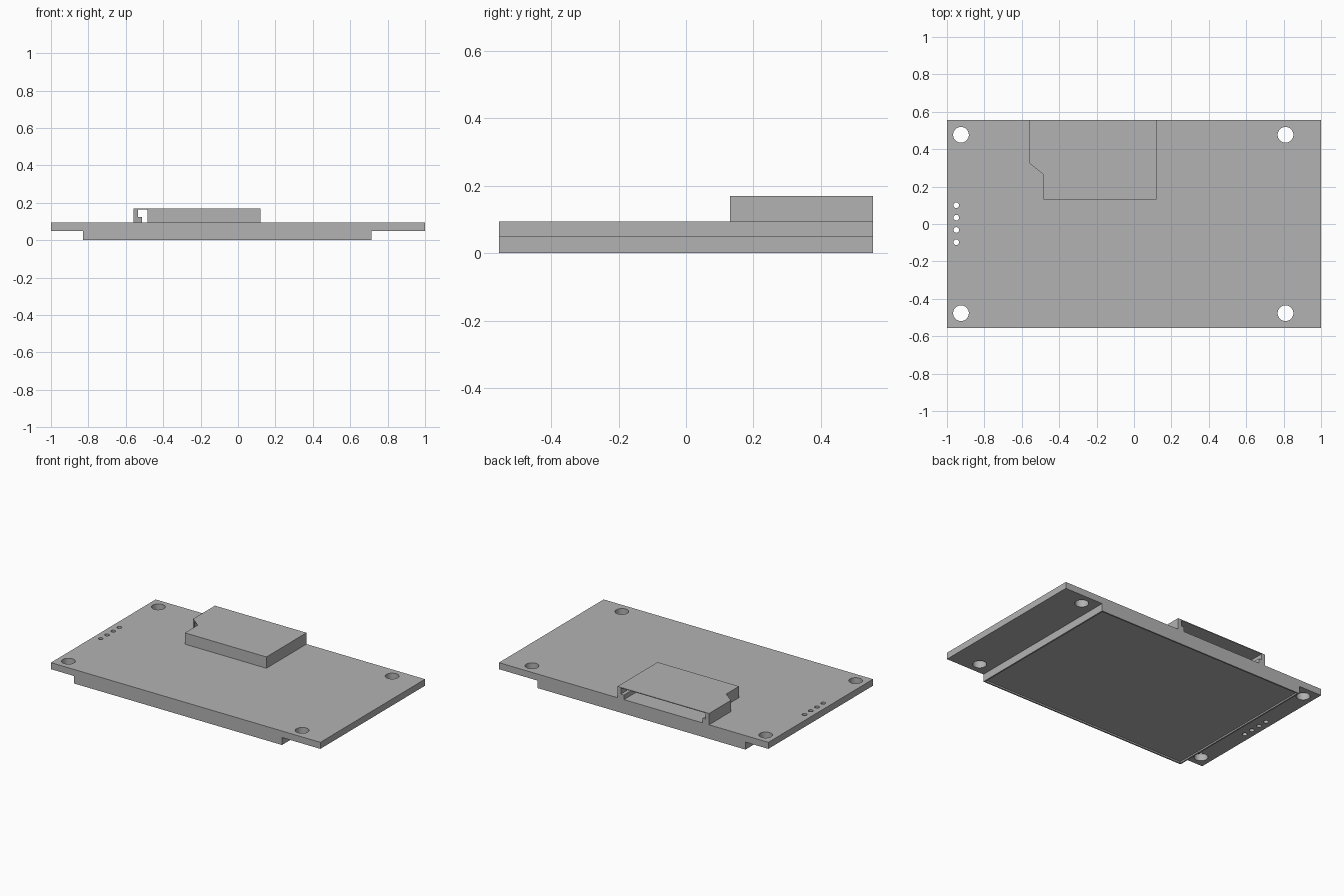
import bpy
import bmesh

cube = bpy.data.objects.get("Cube")
if cube:
    bpy.data.objects.remove(cube, do_unlink=True)

grey = bpy.data.materials.new("plain_grey")
grey.use_nodes = True
colour = (0.45, 0.45, 0.45, 1)
grey.diffuse_color = colour
grey.node_tree.nodes["Principled BSDF"].inputs["Base Color"].default_value = colour

BACK = 0.555       # half depth of the board
BOARD_LOW = 0.05   # underside of the board
BOARD_TOP = 0.094
CASE_TOP = 0.17


def add_object(name, bm):
    bmesh.ops.recalc_face_normals(bm, faces=bm.faces)
    mesh = bpy.data.meshes.new(name)
    bm.to_mesh(mesh)
    bm.free()
    mesh.materials.append(grey)
    obj = bpy.data.objects.new(name, mesh)
    bpy.context.collection.objects.link(obj)
    return obj


def prism(name, outline, low, high):
    """Extrude a flat outline from one height to another."""
    bm = bmesh.new()
    base = bm.faces.new([bm.verts.new((x, y, low)) for x, y in outline])
    top = bmesh.ops.extrude_face_region(bm, geom=[base])["geom"]
    moved = [v for v in top if isinstance(v, bmesh.types.BMVert)]
    bmesh.ops.translate(bm, verts=moved, vec=(0, 0, high - low))
    return add_object(name, bm)


def box(name, x0, x1, y0, y1, low, high):
    return prism(name, [(x0, y0), (x1, y0), (x1, y1), (x0, y1)], low, high)


def drill(name, x, y, radius):
    bm = bmesh.new()
    bmesh.ops.create_cone(bm, cap_ends=True, segments=32, radius1=radius,
                          radius2=radius, depth=0.3)
    bmesh.ops.translate(bm, verts=bm.verts, vec=(x, y, BOARD_LOW))
    return add_object(name, bm)


def cut(target, cutter):
    cutter.hide_render = True
    mod = target.modifiers.new("cut", "BOOLEAN")
    mod.operation = "DIFFERENCE"
    mod.solver = "EXACT"
    mod.object = cutter
    bpy.context.view_layer.objects.active = target
    bpy.ops.object.modifier_apply(modifier=mod.name)
    bpy.data.objects.remove(cutter, do_unlink=True)


# Board with corner mounting holes and a row of small pin holes
board = box("board", -1, 1, -BACK, BACK, BOARD_LOW, BOARD_TOP)
for x in (-0.925, 0.81):
    for y in (-0.477, 0.477):
        cut(board, drill("mounting_hole", x, y, 0.042))
for i in range(4):
    cut(board, drill("pin_hole", -0.95, 0.1 - i * 0.066, 0.015))

# Panel under the board, with a shallow recess in its lower face
left, right, rim = -0.83, 0.715, 0.01
panel = box("lower_panel", left, right, -BACK, BACK, 0, BOARD_LOW)
cut(panel, box("panel_recess", left + rim, right - rim,
               rim - BACK, BACK - rim, -0.1, 0.01))

# Card slot housing with a stepped corner
housing = prism("card_slot_housing",
                [(-0.56, BACK), (-0.56, 0.325), (-0.485, 0.265),
                 (-0.485, 0.13), (0.12, 0.13), (0.12, BACK)],
                BOARD_TOP, CASE_TOP)

# Slot open at the back: wide above, narrower between the two card rails
cut(housing, box("slot_upper", -0.535, 0.095, 0.265, 0.7, 0.125, 0.165))
cut(housing, box("slot_lower", -0.512, 0.072, 0.265, 0.7, 0.05, 0.13))
